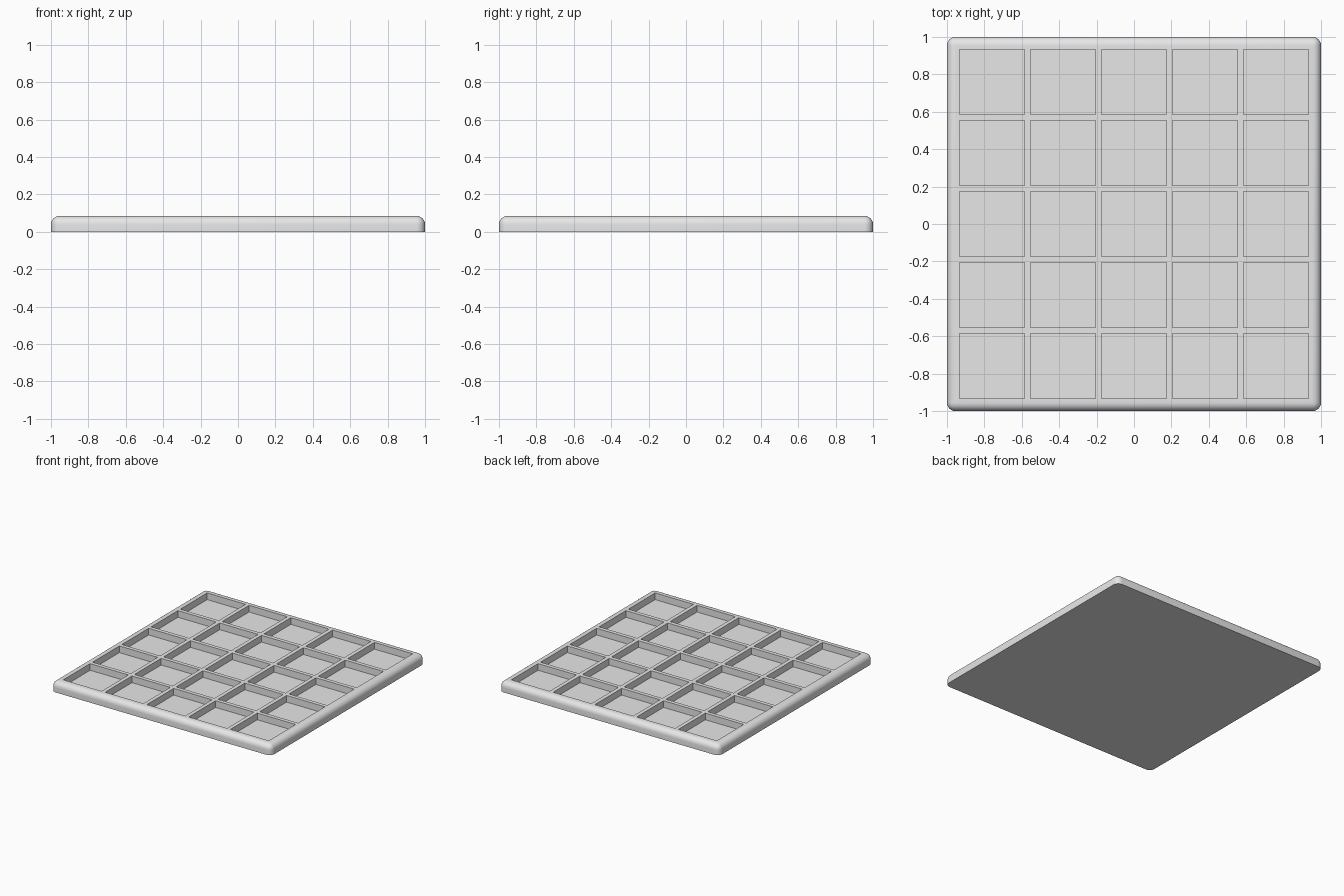
import bpy
import bmesh
from mathutils import Vector

cube = bpy.data.objects.get("Cube")
if cube:
    bpy.data.objects.remove(cube, do_unlink=True)

HEIGHT = 0.085
ROUND = 0.045
PITCH = 0.38
HALF_POCKET = 0.174
DEPTH = 0.055
CENTRES = [PITCH * (i - 2) for i in range(5)]

grey = bpy.data.materials.new("light grey")
grey.use_nodes = True
colour = (0.8, 0.8, 0.8, 1)
grey.diffuse_color = colour
grey.node_tree.nodes["Principled BSDF"].inputs["Base Color"].default_value = colour

# Slab with rounded corners and rounded top rim
bm = bmesh.new()
bmesh.ops.create_cube(bm, size=1)
bmesh.ops.scale(bm, vec=(2, 2, HEIGHT), verts=bm.verts)
bmesh.ops.translate(bm, vec=(0, 0, HEIGHT / 2), verts=bm.verts)
rounded = [e for e in bm.edges if max(v.co.z for v in e.verts) > HEIGHT / 2]
bmesh.ops.bevel(bm, geom=rounded, offset=ROUND, offset_type='OFFSET',
                segments=6, profile=0.5, affect='EDGES')


def top_faces():
    return [f for f in bm.faces if f.normal.z > 0.999
            and f.calc_center_median().z > HEIGHT - 0.001]


# Cut the flat top along the pocket sides
bm.normal_update()
for axis in (Vector((1, 0, 0)), Vector((0, 1, 0))):
    for centre in CENTRES:
        for side in (-HALF_POCKET, HALF_POCKET):
            faces = top_faces()
            edges = {e for f in faces for e in f.edges}
            verts = {v for f in faces for v in f.verts}
            bmesh.ops.bisect_plane(bm, geom=faces + list(edges) + list(verts),
                                   plane_co=axis * (centre + side), plane_no=axis)
            bm.normal_update()


# Sink the five by five pockets
def in_pocket(value):
    return any(abs(value - c) < HALF_POCKET for c in CENTRES)


pockets = []
for face in top_faces():
    middle = face.calc_center_median()
    if in_pocket(middle.x) and in_pocket(middle.y):
        pockets.append(face)
floors = bmesh.ops.extrude_discrete_faces(bm, faces=pockets)["faces"]
bmesh.ops.translate(bm, vec=(0, 0, -DEPTH), verts=list({v for f in floors for v in f.verts}))
bmesh.ops.recalc_face_normals(bm, faces=bm.faces)

mesh = bpy.data.meshes.new("compartment_tray")
bm.to_mesh(mesh)
bm.free()
mesh.materials.append(grey)
tray = bpy.data.objects.new("compartment_tray", mesh)
bpy.context.collection.objects.link(tray)

# Smooth rim, sharp pocket edges
bpy.ops.object.select_all(action='DESELECT')
tray.select_set(True)
bpy.context.view_layer.objects.active = tray
bpy.ops.object.shade_smooth_by_angle()
